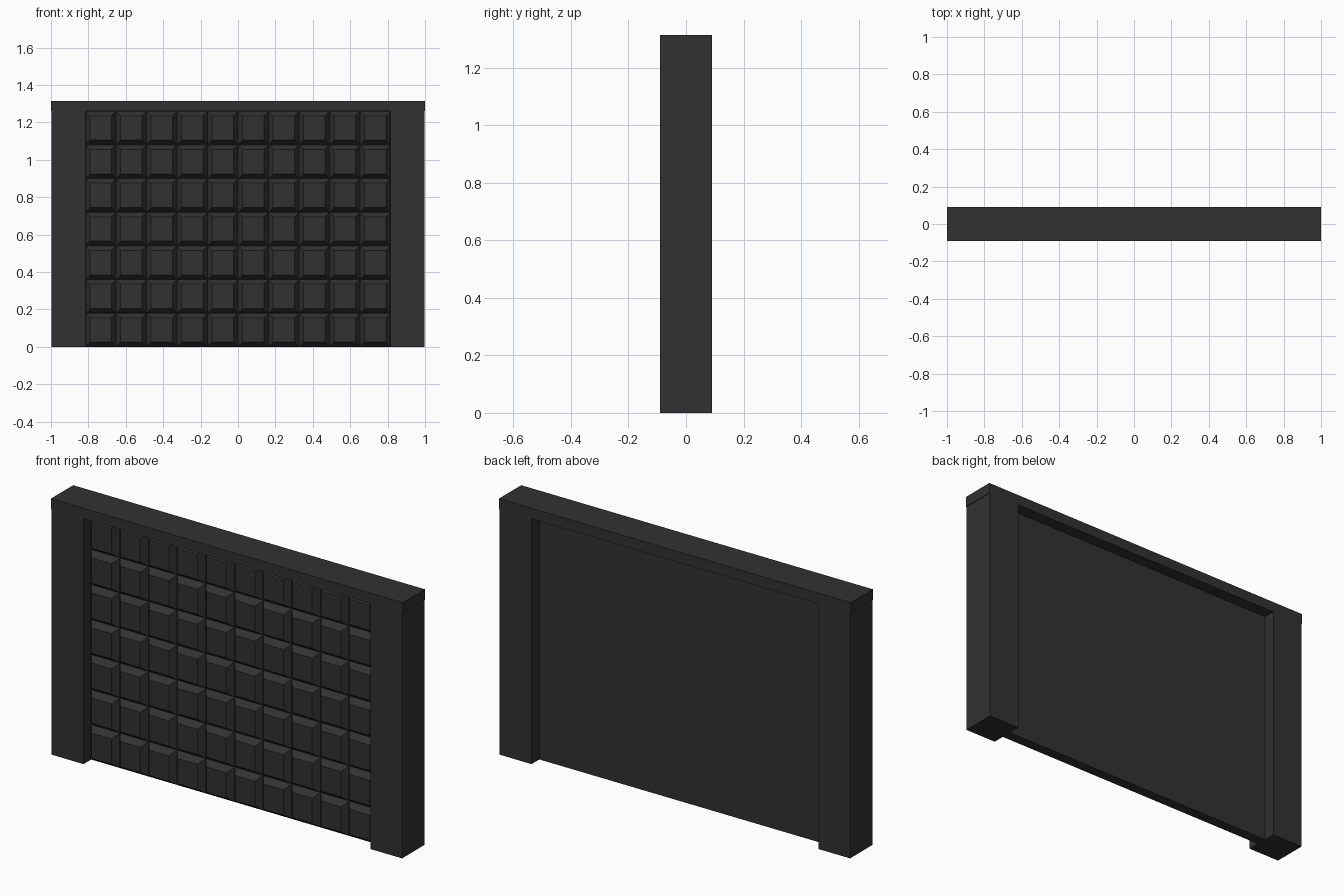
import bpy, bmesh

if "Cube" in bpy.data.objects:
    bpy.data.objects.remove(bpy.data.objects["Cube"])

dark = bpy.data.materials.new("charcoal")
dark.diffuse_color = (0.031, 0.031, 0.031, 1)
dark.use_nodes = True
dark.node_tree.nodes["Principled BSDF"].inputs["Base Color"].default_value = dark.diffuse_color

W, D, H = 1.0, 0.09, 1.315      # half width, half depth, height
INNER, TOP = 0.815, 1.26        # opening half width, opening height
POST_OUT = 0.996
COLS, ROWS = 10, 7
BASE_Y, FACE_Y, BACK_Y = -0.028, -0.06, 0.027
BEVEL = 0.025


def finish(name, bm):
    bmesh.ops.recalc_face_normals(bm, faces=bm.faces)
    me = bpy.data.meshes.new(name)
    bm.to_mesh(me)
    bm.free()
    me.materials.append(dark)
    ob = bpy.data.objects.new(name, me)
    bpy.context.collection.objects.link(ob)
    return ob


def box(name, x0, x1, y0, y1, z0, z1):
    bm = bmesh.new()
    bmesh.ops.create_cube(bm, size=1)
    for v in bm.verts:
        v.co = ((x0 + x1) / 2 + v.co.x * (x1 - x0),
                (y0 + y1) / 2 + v.co.y * (y1 - y0),
                (z0 + z1) / 2 + v.co.z * (z1 - z0))
    return finish(name, bm)


# frame: two posts and a lintel
box("left_post", -POST_OUT, -INNER, -D, D, 0, TOP)
box("right_post", INNER, POST_OUT, -D, D, 0, TOP)
box("lintel", -W, W, -D, D, TOP, H)

# door slab, flat at the back
box("door_slab", -INNER, INNER, BASE_Y, BACK_Y, 0, TOP)

# raised bevelled panels on the front of the door
bm = bmesh.new()
cw, ch = 2 * INNER / COLS, TOP / ROWS
for c in range(COLS):
    for r in range(ROWS):
        x0, z0 = -INNER + c * cw, r * ch
        rings = []
        for inset, y in ((0.001, BASE_Y), (BEVEL, FACE_Y)):
            a, b = x0 + inset, x0 + cw - inset
            lo, hi = z0 + inset, z0 + ch - inset
            rings.append([bm.verts.new((x, y, z)) for x, z in
                          ((a, lo), (b, lo), (b, hi), (a, hi))])
        base, face = rings
        bm.faces.new(face)
        bm.faces.new(base[::-1])
        for i in range(4):
            j = (i + 1) % 4
            bm.faces.new((base[i], base[j], face[j], face[i]))
finish("door_panels", bm)
